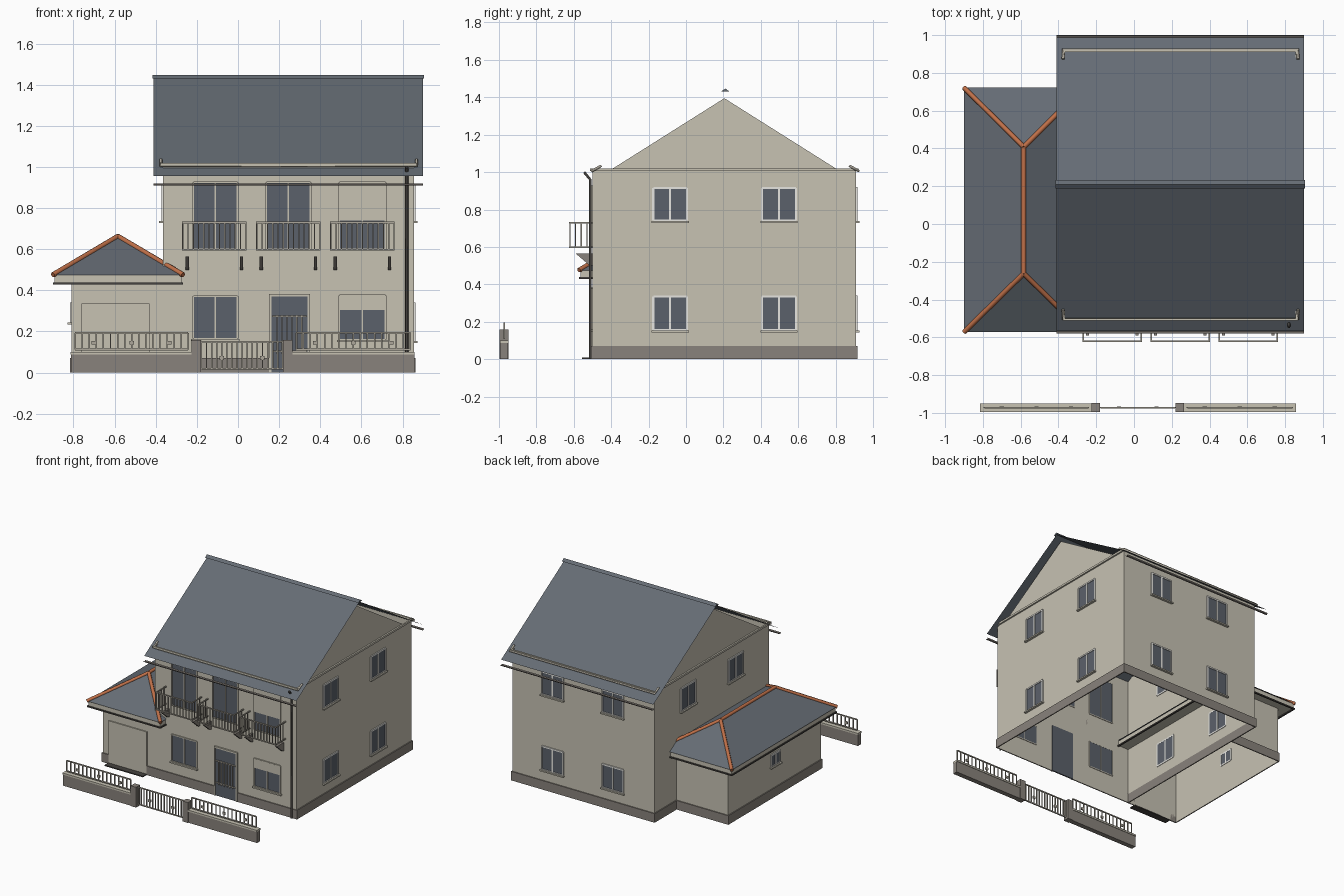
import bpy, bmesh, math
from mathutils import Matrix, Vector

cube = bpy.data.objects.get("Cube")
if cube:
    bpy.data.objects.remove(cube, do_unlink=True)


def material(name, r, g, b):
    m = bpy.data.materials.new(name)
    m.use_nodes = True
    m.diffuse_color = (r, g, b, 1)
    m.node_tree.nodes["Principled BSDF"].inputs["Base Color"].default_value = (r, g, b, 1)
    return m


MATS = {
    "wall": material("beige plaster", .57, .54, .45),
    "slate": material("slate roof", .13, .15, .175),
    "glass": material("dark glass", .105, .12, .145),
    "stone": material("grey brown stone", .25, .225, .2),
    "tile": material("orange ridge tile", .52, .16, .065),
    "dark": material("dark metal", .06, .055, .05),
    "white": material("white frame", .8, .79, .75),
    "rail": material("pale railing", .42, .39, .33),
}


def finish(name, bm, mats):
    me = bpy.data.meshes.new(name)
    bm.normal_update()
    bm.to_mesh(me)
    bm.free()
    for m in mats:
        me.materials.append(MATS[m])
    ob = bpy.data.objects.new(name, me)
    bpy.context.collection.objects.link(ob)
    return ob


def boxes(name, items, M=Matrix()):
    """Boxes given as (material, x0, x1, y0, y1, z0, z1)."""
    bm = bmesh.new()
    mats = sorted({i[0] for i in items})
    for mat, x0, x1, y0, y1, z0, z1 in items:
        T = Matrix.Translation(((x0 + x1) / 2, (y0 + y1) / 2, (z0 + z1) / 2))
        S = Matrix.Diagonal((x1 - x0, y1 - y0, z1 - z0, 1))
        for v in bmesh.ops.create_cube(bm, size=1, matrix=M @ T @ S)["verts"]:
            for f in v.link_faces:
                f.material_index = mats.index(mat)
    return finish(name, bm, mats)


def polys(name, mat, faces):
    bm = bmesh.new()
    for f in faces:
        bm.faces.new([bm.verts.new(p) for p in f])
    bmesh.ops.remove_doubles(bm, verts=bm.verts, dist=1e-5)
    return finish(name, bm, [mat])


def sweep(name, mat, profile, x0, x1, closed=False):
    """Profile of (y, z) points drawn out along x."""
    pairs = list(zip(profile, profile[1:] + (profile[:1] if closed else [])))
    if not closed:
        pairs = pairs[:len(profile) - 1]
    faces = [[(x0, *a), (x1, *a), (x1, *b), (x0, *b)] for a, b in pairs]
    if closed:
        faces += [[(x0, *p) for p in profile[::-1]], [(x1, *p) for p in profile]]
    return polys(name, mat, faces)


def tube(name, mat, points, r):
    cu = bpy.data.curves.new(name, "CURVE")
    cu.dimensions = "3D"
    cu.bevel_depth, cu.bevel_resolution, cu.use_fill_caps = r, 1, True
    sp = cu.splines.new("POLY")
    sp.points.add(len(points) - 1)
    for p, co in zip(sp.points, points):
        p.co = (*co, 1)
    cu.materials.append(MATS[mat])
    ob = bpy.data.objects.new(name, cu)
    bpy.context.collection.objects.link(ob)


def shell(name, mat, x0, x1, y0, y1, z0, z1):
    c = [(x0, y0), (x1, y0), (x1, y1), (x0, y1)]
    polys(name, mat, [[(*a, z0), (*b, z0), (*b, z1), (*a, z1)] for a, b in zip(c, c[1:] + c[:1])])


# Wall shells and gables
X0, X1, Y0, Y1 = -.365, .855, -.5, .91
shell("house_walls", "wall", X0, X1, Y0, Y1, 0, 1.02)
shell("garage_walls", "wall", -.81, X0, Y0, .64, 0, .45)
for side, x in (("right", X0), ("left", X1)):
    polys(side + "_gable", "wall", [[(x, -.39, 1.02), (x, .8, 1.02), (x, .205, 1.395)]])
o = .012
boxes("cornice", [("wall", X0 - o, X1 + o, Y0 - o, Y0, 1.005, 1.02), ("wall", X0 - o, X1 + o, Y1, Y1 + o, 1.005, 1.02),
                  ("wall", X0 - o, X0, Y0, Y1, 1.005, 1.02), ("wall", X1, X1 + o, Y0, Y1, 1.005, 1.02)])

# Plinth strips, left open at the two doors
h, p = .07, .008
boxes("plinth", [("stone", a, b, c, d, 0, h) for a, b, c, d in (
    (-.81 - p, -.76, Y0 - p, Y0), (-.43, .155, Y0 - p, Y0), (.345, X1 + p, Y0 - p, Y0),
    (X1, X1 + p, Y0, Y1), (X0 - p, X1 + p, Y1, Y1 + p), (X0 - p, X0, Y0, Y1),
    (-.81 - p, -.81, Y0, .64), (-.81 - p, X0, .64, .64 + p))])
boxes("garage_ramp", [("dark", -.76, -.43, -.555, Y0, 0, .008)])

# Main roof with ridge cap, gutters and snow guards
RX0, RX1, RY, RZ, EZ = -.41, .9, .21, 1.43, .955
RUN = .777
SLOPE = (RZ - EZ) / RUN
sweep("main_roof", "slate", [(RY - RUN, EZ), (RY, RZ), (RY + RUN, EZ)], RX0, RX1)
sweep("ridge_cap", "slate", [(RY - .023, 1.43), (RY + .023, 1.43), (RY, 1.447)], RX0 - .005, RX1 + .005, True)
for name, s in (("front", -1), ("back", 1)):
    y = RY + s * (RUN + .002)
    half = [(y + .011 * math.cos(a), .92 + .011 * math.sin(a)) for a in [math.pi * (1 + i / 4) for i in range(5)]]
    sweep(name + "_gutter", "stone", half, RX0, RX1)
    g = RY + s * .713
    z = RZ - SLOPE * .713
    tube(name + "_snow_guard", "rail", [(-.375, g - s * .05, z + .04), (-.375, g, z + .012),
                                        (.868, g, z + .012), (.868, g - s * .05, z + .04)], .008)
tube("downspout", "dark", [(.82, -.545, 1.0), (.82, -.512, .96), (.82, -.512, 0)], .008)

# Garage hip roof
gx0, gx1, gy0, gy1, gz = -.9, -.267, -.572, .722, .475
A, B, C, D = [(x, y, gz) for x, y in ((gx0, gy0), (gx1, gy0), (gx1, gy1), (gx0, gy1))]
E, F = (-.584, -.262, .662), (-.584, .408, .662)
polys("garage_roof", "slate", [[A, B, E], [B, C, F, E], [C, D, F], [D, A, E, F]])
tube("garage_ridge", "tile", [E, F], .013)
for i, (a, b) in enumerate(((A, E), (B, E), (C, F), (D, F))):
    tube("garage_hip_%d" % (i + 1), "tile", [a, b], .013)
boxes("garage_eaves", [("wall", gx0 + .008, gx1 - .008, gy0 + .008, gy1 - .008, .437, .474)])
g = .012
boxes("garage_gutter", [("dark", gx0, gx1, gy0, gy0 + g, .428, .438), ("dark", gx0, gx1, gy1 - g, gy1, .428, .438),
                        ("dark", gx0, gx0 + g, gy0, gy1, .428, .438), ("dark", gx1 - g, gx1, gy0, gy1, .428, .438)])


# Windows: local -y points out of the wall
def window(name, x, y, turn, w, z0, z1, frame="white", shutter=None, sill=True, t=.011):
    M = Matrix.Translation((x, y, 0)) @ Matrix.Rotation(math.radians(turn), 4, "Z")
    k = w / 2
    b = [("glass", -k, k, -.003, .003, z0, z1)]
    b += [(frame, s * k - t / 2, s * k + t / 2, -.008, .004, z0, z1) for s in (-1, 1)]
    b += [(frame, -k, k, -.008, .004, z - t / 2, z + t / 2) for z in (z0, z1)]
    b += [(frame, -t / 2, t / 2, -.007, .004, z0, z1)]
    if shutter:
        b += [("wall", -k, k, -.0085, .004, shutter, z1)]
    if sill:
        b += [("wall", -k - .01, k + .01, -.018, 0, z0 - .012, z0 - .002)]
    boxes(name, b, M)


for level, z0, z1 in (("lower", .155, .335), ("upper", .74, .915)):
    for i, y in enumerate((-.085, .497)):
        window("%s_left_window_%d" % (level, i), X1, y, 90, .18, z0, z1)
        window("%s_right_window_%d" % (level, i), X0, y, -90, .18, z0, z1)
    for i, x in enumerate((-.01, .51)):
        window("%s_back_window_%d" % (level, i), x, Y1, 180, .18, z0, z1)
window("garage_window", -.81, .06, -90, .11, .245, .335)
window("lower_double_window", -.11, Y0, 0, .215, .165, .372, "wall", t=.008)
window("lower_shutter_window", .605, Y0, 0, .225, .16, .375, "wall", .305, t=.008)
window("balcony_window_1", -.11, Y0, 0, .215, .6, .925, "wall", sill=False, t=.008)
window("balcony_window_2", .245, Y0, 0, .215, .6, .925, "wall", sill=False, t=.008)
window("balcony_window_3", .605, Y0, 0, .225, .6, .925, "wall", .74, sill=False, t=.008)

# Front door with grille, garage door panel
door = [("glass", .155, .345, Y0 - .006, Y0 + .004, 0, .375), ("wall", .15, .162, Y0 - .012, Y0, 0, .38),
        ("wall", .338, .35, Y0 - .012, Y0, 0, .38), ("wall", .15, .35, Y0 - .012, Y0, .37, .382)]
door += [("rail", .19 + i * .024 - .003, .19 + i * .024 + .003, Y0 - .014, Y0 - .006, .09, .28) for i in range(6)]
door += [("rail", .165, .335, Y0 - .014, Y0 - .006, z, z + .007) for z in (.1, .27)]
boxes("front_door", door)
boxes("garage_door", [("wall", -.76, -.43, Y0 - .009, Y0, .005, .335)])

# Balcony railings and brackets
for n, x0 in enumerate((-.272, .088, .448)):
    x1, yf, r = x0 + .314, -.625, .004
    b = []
    for z in (.597, .73):
        b += [("rail", x0, x1, yf, yf + 2 * r, z - r, z + r)]
        b += [("rail", x, x + 2 * r, yf, Y0, z - r, z + r) for x in (x0, x1 - 2 * r)]
    for i in range(13):
        x = x0 + r + i * (x1 - x0 - 2 * r) / 12
        b += [("rail", x - .003, x + .003, yf + .001, yf + .007, .597, .73)]
    for i in (1, 2, 3):
        b += [("rail", x, x + .006, yf + i * .031, yf + i * .031 + .006, .597, .73) for x in (x0, x1 - .006)]
    boxes("balcony_railing_%d" % (n + 1), b)
    for m, x in enumerate((x0 + .025, x1 - .025)):
        sweep("bracket_%d_%d" % (n + 1, m + 1), "stone", [(-.59, .565), (Y0, .565), (Y0, .5), (-.52, .505)],
              x - .008, x + .008, True)

# Garden fence: stone bases, caps, pillars, railings and gate
FY = -.972


def railing(name, x0, x1, z0, z1, count, knots):
    b = [("rail", x0, x1, FY - .004, FY + .004, z - .004, z + .004) for z in (z0, z1)]
    for i in range(count + 1):
        x = x0 + (x1 - x0) * i / count
        b += [("rail", x - .0035, x + .0035, FY - .003, FY + .003, z0, z1)]
    for k in range(knots):
        x, z = x0 + (x1 - x0) * (k + .5) / knots, z0 * .6 + z1 * .4
        b += [("rail", x - .011, x + .011, FY - .005, FY + .005, z - .009, z + .009)]
    boxes(name, b)


for side, x0, x1 in (("right", -.812, -.222), ("left", .262, .858)):
    boxes(side + "_fence_base", [("stone", x0, x1, FY - .019, FY + .019, 0, .087),
                                 ("wall", x0 - .003, x1, FY - .023, FY + .023, .087, .1)])
    railing(side + "_fence_railing", x0 + .02, x1 - .02, .112, .193, 16, 3)
for side, x in (("right", -.203), ("left", .243)):
    boxes(side + "_gate_pillar", [("stone", x - .023, x + .023, FY - .024, FY + .024, 0, .158)])
railing("garden_gate", -.178, .218, .018, .15, 16, 2)
